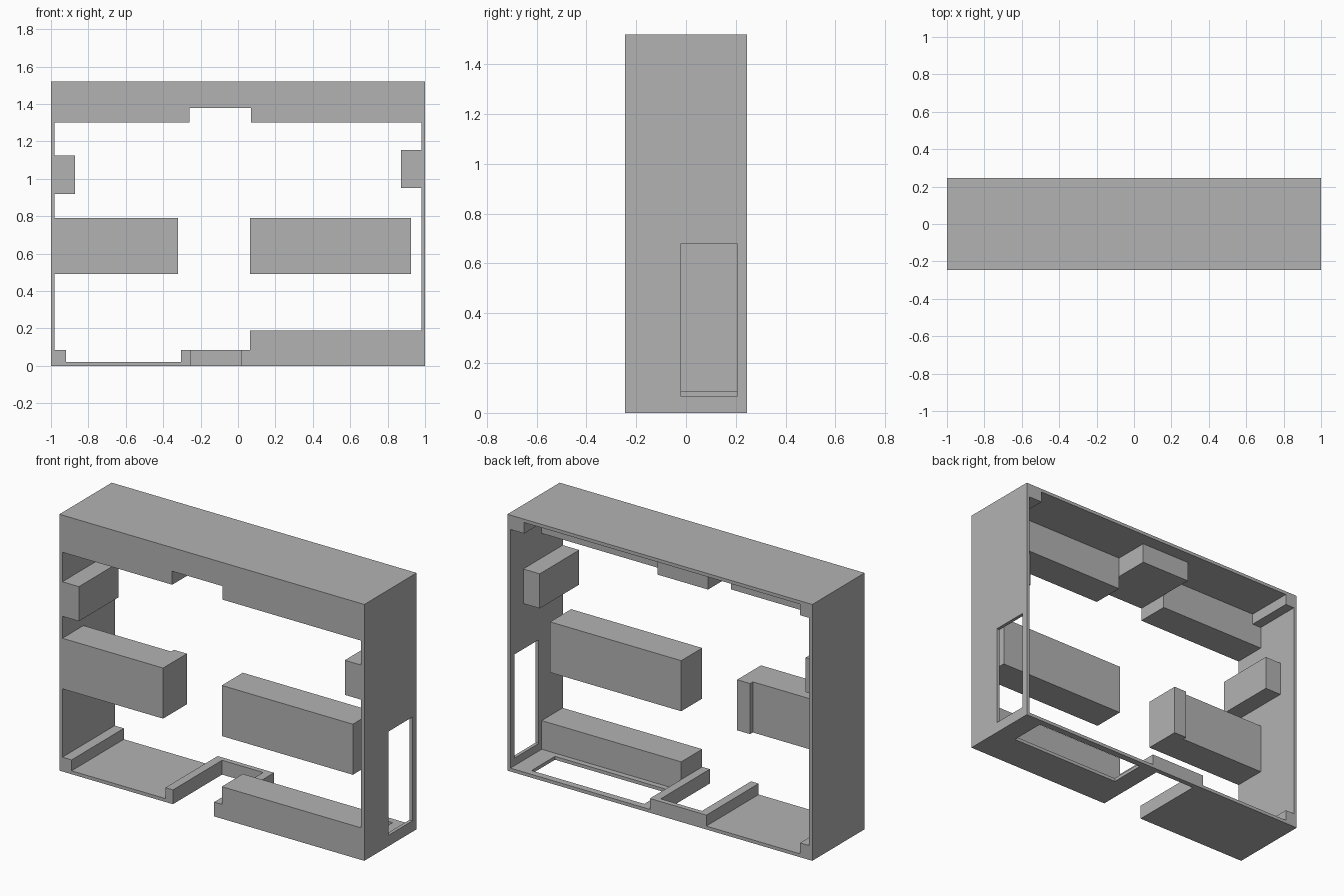
import bpy

cube = bpy.data.objects.get("Cube")
if cube:
    bpy.data.objects.remove(cube, do_unlink=True)

grey = bpy.data.materials.new("plain_grey")
grey.use_nodes = True
colour = (0.45, 0.45, 0.45, 1)
grey.diffuse_color = colour
grey.node_tree.nodes["Principled BSDF"].inputs["Base Color"].default_value = colour

FRONT, BACK = -0.245, 0.245
WALL = 0.02           # thickness of the shell
INNER = 1 - WALL      # inner face of the side walls
HEIGHT = 1.52
CEILING = HEIGHT - WALL


def box(name, x, y, z):
    """Axis-aligned block from three (low, high) ranges."""
    spans = (x, y, z)
    bpy.ops.mesh.primitive_cube_add(size=1, location=[(a + b) / 2 for a, b in spans])
    ob = bpy.context.object
    ob.name = ob.data.name = name
    ob.scale = [b - a for a, b in spans]
    bpy.ops.object.transform_apply(location=False, rotation=False, scale=True)
    ob.data.materials.append(grey)
    return ob


def cut(target, x, y, z):
    """Cut a block-shaped opening out of the target."""
    cutter = box("cutter", x, y, z)
    cutter.hide_render = True
    mod = target.modifiers.new("opening", "BOOLEAN")
    mod.operation = "DIFFERENCE"
    mod.solver = "EXACT"
    mod.object = cutter
    bpy.context.view_layer.objects.active = target
    bpy.ops.object.modifier_apply(modifier=mod.name)
    bpy.data.objects.remove(cutter, do_unlink=True)


# Thin rectangular shell, open to front and back
shell = box("shell", (-1, 1), (FRONT, BACK), (0, HEIGHT))
cut(shell, (-INNER, INNER), (-1, 1), (WALL, CEILING))
# Side window, floor window and the notch in the floor
cut(shell, (0.9, 1.1), (-0.02, 0.205), (0.065, 0.68))
cut(shell, (0.13, 0.87), (-0.015, 0.205), (-0.1, 0.1))
cut(shell, (-0.255, 0.015), (-1, 0.215), (-0.1, 0.1))

# Raised rim around the floor notch
RIM = (WALL, 0.085)
box("notch_rim_right", (-0.305, -0.255), (FRONT, BACK), RIM)
box("notch_rim_left", (0.015, 0.065), (FRONT, BACK), RIM)
box("notch_rim_back", (-0.255, 0.015), (0.215, BACK), RIM)

# Strips running along the corners
box("floor_corner_strip", (-INNER, -0.92), (FRONT, BACK), RIM)
box("ceiling_strip_right", (-INNER, -0.92), (FRONT, BACK), (1.435, CEILING))
box("ceiling_strip_left", (0.89, INNER), (FRONT, BACK), (1.435, CEILING))

# Front beam with a deeper raised middle
SHALLOW = (FRONT, -0.048)
BEAM = (1.3, CEILING)
box("front_beam_right", (-INNER, -0.26), SHALLOW, BEAM)
box("front_beam_left", (0.07, INNER), SHALLOW, BEAM)
box("front_beam_middle", (-0.26, 0.07), (FRONT, 0.165), (1.38, CEILING))

# Middle row of blocks
MIDDLE = (0.49, 0.79)
box("middle_block_left", (0.065, 0.925), SHALLOW, MIDDLE)
box("middle_block_right", (-INNER, -0.405), SHALLOW, MIDDLE)
box("middle_block_end", (-0.405, -0.32), (FRONT, -0.022), MIDDLE)

# Low block on the floor
box("floor_block", (0.065, INNER), SHALLOW, (WALL, 0.19))

# Blocks on the side walls
DEEP = (FRONT, 0.125)
box("wall_block_right", (-INNER, -0.872), DEEP, (0.92, 1.125))
box("wall_block_left", (0.872, INNER), DEEP, (0.95, 1.155))
